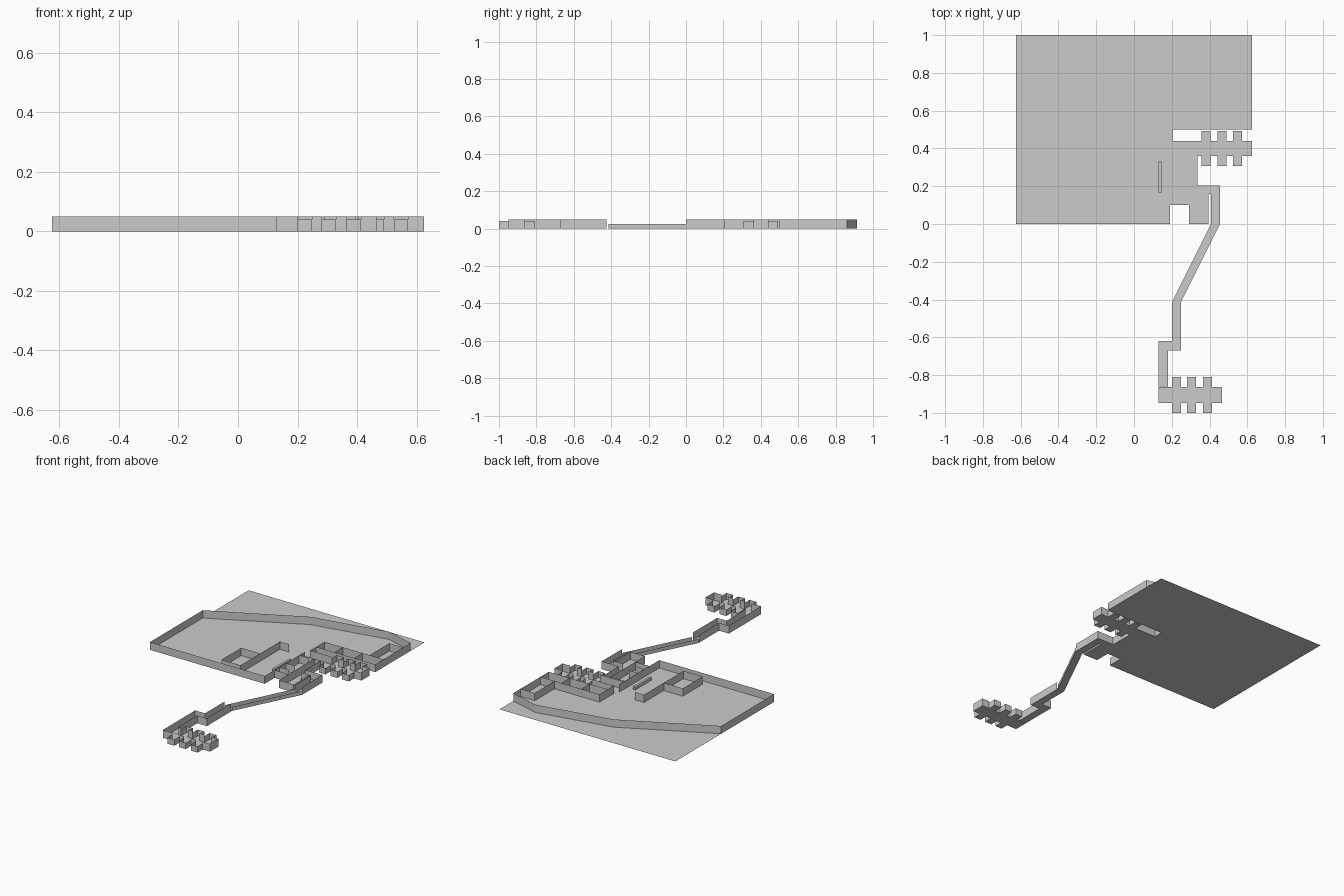
import bpy

if "Cube" in bpy.data.objects:
    bpy.data.objects.remove(bpy.data.objects["Cube"])

H = 0.05       # full wall height
CELL_H = 0.04  # cell wall height
LOW = 0.025    # low tunnel wall height


def add_mesh(name, verts, faces):
    me = bpy.data.meshes.new(name)
    me.from_pydata(verts, [], faces)
    ob = bpy.data.objects.new(name, me)
    bpy.context.collection.objects.link(ob)
    return ob


def floors(name, rects):
    """Flat rectangles given as x0, y0, x1, y1."""
    v, f = [], []
    for x0, y0, x1, y1 in rects:
        n = len(v)
        v += [(x0, y0, 0), (x1, y0, 0), (x1, y1, 0), (x0, y1, 0)]
        f.append((n, n + 1, n + 2, n + 3))
    return add_mesh(name, v, f)


def walls(name, paths, h=H):
    """Thin upright sheets along polylines."""
    v, f = [], []
    for path in paths:
        for (xa, ya), (xb, yb) in zip(path, path[1:]):
            n = len(v)
            v += [(xa, ya, 0), (xb, yb, 0), (xb, yb, h), (xa, ya, h)]
            f.append((n, n + 1, n + 2, n + 3))
    return add_mesh(name, v, f)


def cell_block(name, xs, x0, x1, y0, y1, w=0.048, d=0.052):
    """Corridor with a row of open cells on each long side."""
    rects, cells, sides = [(x0, y0, x1, y1)], [], []
    for y, s in ((y0, -1), (y1, 1)):
        start = x0
        for x in xs:
            e = y + s * d
            rects.append((x, min(y, e), x + w, max(y, e)))
            cells.append([(x, y), (x, e), (x + w, e), (x + w, y)])
            sides.append([(start, y), (x, y)])
            start = x + w
        sides.append([(start, y), (x1, y)])
    sides.append([(x1, y0), (x1, y1)])
    floors(name + "_floor", rects)
    walls(name + "_cells", cells, CELL_H)
    return sides


# Main yard floor
floors("yard_floor", [(-.625, 0, .19, 1), (.19, .5, .625, 1), (.19, .36, .205, .5)])

# Yard outer walls, including the angled back wall
walls("yard_outer_wall", [[(.19, .1), (.19, 0), (-.625, 0), (-.625, .535), (-.06, .82),
                           (.43, .915), (.625, .86), (.625, .5), (.205, .5), (.205, .44)]])

# Free-standing room in the yard with a long side wall
walls("yard_room", [[(-.01, .04), (-.145, .04), (-.145, .24), (-.01, .24)],
                    [(-.01, .04), (-.01, .44), (.055, .44)]])

# Row of rooms along the east side
walls("east_rooms", [[(.205, .5), (.205, .585), (.625, .585)],
                     [(.335, .5), (.335, .585)], [(.475, .5), (.475, .585)],
                     [(.525, .585), (.525, .785), (.625, .785)]])

# Low counter
bpy.ops.mesh.primitive_cube_add(size=1, location=(.138, .248, .01))
counter = bpy.context.object
counter.name = "counter"
counter.scale = (.015, .165, .02)

# Upper cell block
walls("upper_block_walls", cell_block("upper_block", (.358, .442, .524), .205, .625, .36, .44))

# Small rooms and winding passage
floors("passage_floor", [(.19, .1, .29, .36), (.29, .16, .335, .36), (.29, 0, .395, .16),
                         (.335, .16, .455, .205), (.407, 0, .455, .16)])
walls("small_rooms", [[(.19, .41), (.19, .1), (.29, .1)], [(.29, .16), (.29, .36)]]
      + [[(.19, y), (.255, y)] for y in (.36, .35, .215, .15)])
walls("passage_walls", [[(.335, .36), (.335, .205), (.455, .205), (.455, 0)],
                        [(.407, 0), (.407, .16), (.335, .16)],
                        [(.29, .16), (.29, 0), (.395, 0), (.395, .16)]])

# Slanted low tunnel
add_mesh("tunnel_floor", [(.407, 0, 0), (.455, 0, 0), (.248, -.415, 0), (.2, -.415, 0)],
         [(0, 1, 2, 3)])
walls("tunnel_walls", [[(.407, 0), (.2, -.415)], [(.455, 0), (.248, -.415)]], LOW)

# Lower passage
floors("lower_passage_floor", [(.2, -.62, .248, -.415), (.13, -.67, .248, -.62),
                               (.13, -.86, .18, -.67)])
walls("lower_passage_walls", [[(.2, -.425), (.2, -.62), (.13, -.62), (.13, -.945)],
                              [(.248, -.425), (.248, -.67), (.18, -.67), (.18, -.86)]])

# Lower cell block, its corridor left open towards the passage
lower = cell_block("lower_block", (.2, .281, .365), .13, .465, -.948, -.862)
lower = [[(.18, a[1]), b] if a == (.13, -.862) else [a, b] for a, b in lower]
walls("lower_block_walls", lower)
